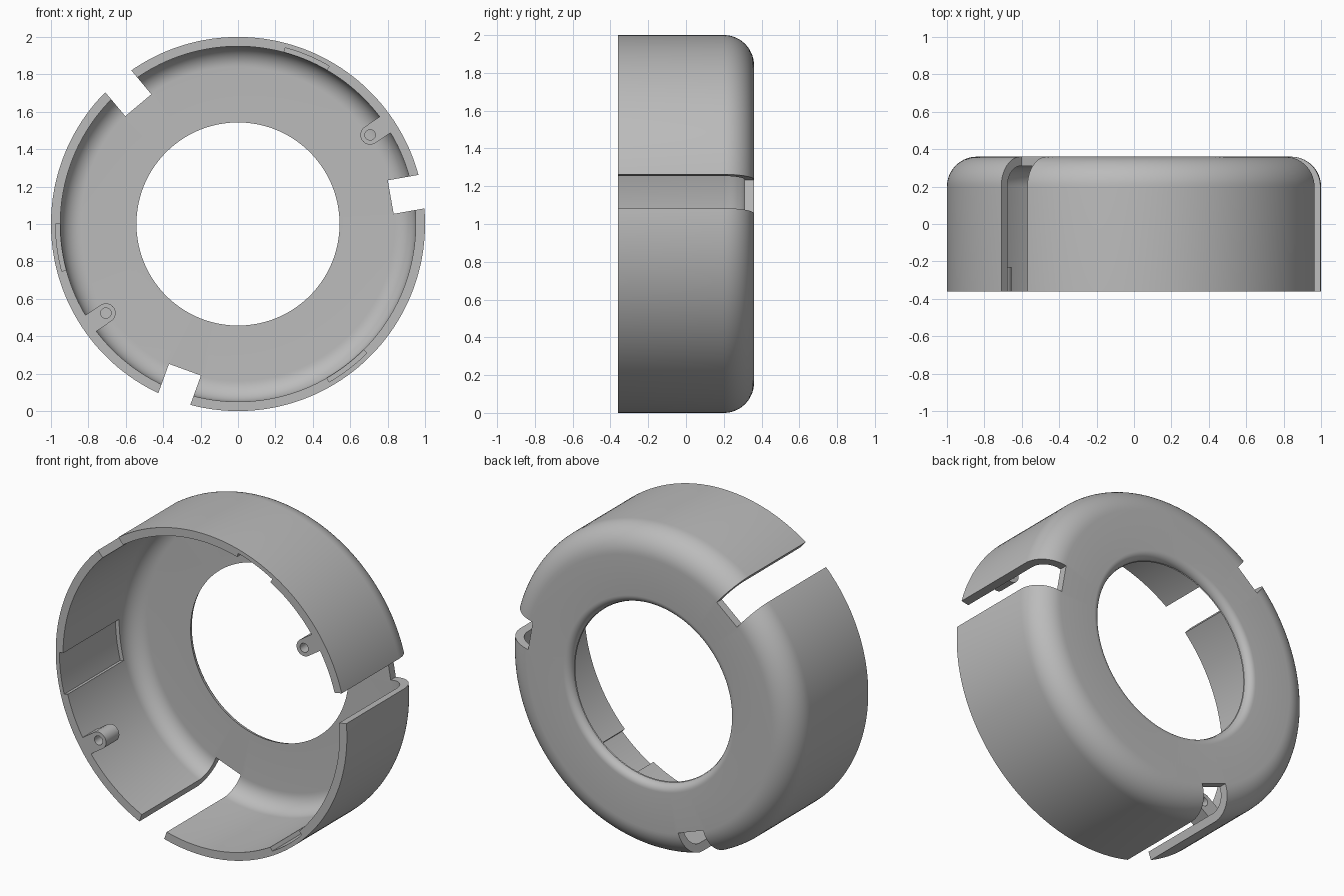
import bpy, bmesh
from math import sin, cos, pi, radians

default = bpy.data.objects.get("Cube")
if default:
    bpy.data.objects.remove(default, do_unlink=True)

FRONT, BACK = -0.36, 0.36
OUTER, INNER, HOLE, WALL = 1.0, 0.95, 0.543, 0.05

grey = bpy.data.materials.new("plain grey")
grey.use_nodes = True
grey.diffuse_color = (0.5, 0.5, 0.5, 1)
grey.node_tree.nodes["Principled BSDF"].inputs["Base Color"].default_value = (0.5, 0.5, 0.5, 1)


def make_object(name, bm):
    bmesh.ops.recalc_face_normals(bm, faces=bm.faces[:])
    mesh = bpy.data.meshes.new(name)
    bm.to_mesh(mesh)
    bm.free()
    mesh.materials.append(grey)
    obj = bpy.data.objects.new(name, mesh)
    bpy.context.collection.objects.link(obj)
    return obj


def arc(cu, cv, radius, start, end, steps):
    angles = [radians(start + (end - start) * i / steps) for i in range(steps + 1)]
    return [(cu + radius * cos(a), cv + radius * sin(a)) for a in angles]


def prism(name, outline, turn, y0, y1):
    """Extrude an outline of (outward, sideways) points along y, turned about the axis."""
    bm = bmesh.new()
    c, s = cos(radians(turn)), sin(radians(turn))
    verts = [bm.verts.new((u * c - v * s, y0, 1 + u * s + v * c)) for u, v in outline]
    face = bm.faces.new(verts)
    moved = bmesh.ops.extrude_face_region(bm, geom=[face])["geom"]
    bmesh.ops.translate(bm, vec=(0, y1 - y0, 0),
                        verts=[g for g in moved if isinstance(g, bmesh.types.BMVert)])
    return make_object(name, bm)


def combine(target, tool, operation):
    mod = target.modifiers.new("combine", 'BOOLEAN')
    mod.operation, mod.solver, mod.object = operation, 'EXACT', tool
    bpy.context.view_layer.objects.active = target
    bpy.ops.object.modifier_apply(modifier=mod.name)
    bpy.data.objects.remove(tool, do_unlink=True)


# Ring housing: thin wall, rounded back corner, back plate with rounded opening
round_out, round_in = 0.16, 0.11
profile = [(INNER, FRONT), (OUTER, FRONT)]
profile += arc(OUTER - round_out, BACK - round_out, round_out, 0, 90, 14)
profile += arc(HOLE + WALL, BACK - WALL + 0.004, WALL - 0.004, 90, 180, 8)
profile += [(HOLE, BACK - WALL)]
profile += arc(INNER - round_in, BACK - WALL - round_in, round_in, 90, 0, 12)

SEGMENTS = 180
bm = bmesh.new()
rings = []
for i in range(SEGMENTS):
    a = 2 * pi * i / SEGMENTS
    rings.append([bm.verts.new((r * cos(a), y, 1 + r * sin(a))) for r, y in profile])
for i in range(SEGMENTS):
    here, after = rings[i], rings[(i + 1) % SEGMENTS]
    for j in range(len(profile)):
        k = (j + 1) % len(profile)
        bm.faces.new((here[j], here[k], after[k], after[j]))
housing = make_object("ring_housing", bm)

# Two screw lugs on the inside of the wall
LUG_R, LUG_ROUND = 0.852, 0.052
for turn in (34, 214):
    outline = arc(LUG_R, 0, LUG_ROUND, 90, 270, 16)
    outline += [(0.975, -LUG_ROUND), (0.975, LUG_ROUND)]
    lug = prism("screw_lug", outline, turn, FRONT, -0.23)
    bore = prism("lug_bore", arc(LUG_R, 0, 0.028, 0, 345, 23), turn, -0.5, -0.1)
    combine(lug, bore, 'DIFFERENCE')
    combine(housing, lug, 'UNION')

# Three shallow pockets in the inner wall, open at the front rim
for turn in (67.5, 187.5, 307.5):
    outline = arc(0, 0, 0.975, -7.5, 7.5, 10) + arc(0, 0, 0.92, 7.5, -7.5, 10)
    combine(housing, prism("pocket", outline, turn, -0.5, 0.19), 'DIFFERENCE')

# Three slots right through the wall and the edge of the back plate
for turn in (10, 130, 250):
    outline = [(0.829, -0.091), (1.2, -0.091), (1.2, 0.091), (0.829, 0.091)]
    combine(housing, prism("slot", outline, turn, -0.5, 0.5), 'DIFFERENCE')

bpy.ops.object.select_all(action='DESELECT')
housing.select_set(True)
bpy.context.view_layer.objects.active = housing
bpy.ops.object.shade_smooth_by_angle(angle=radians(30))
